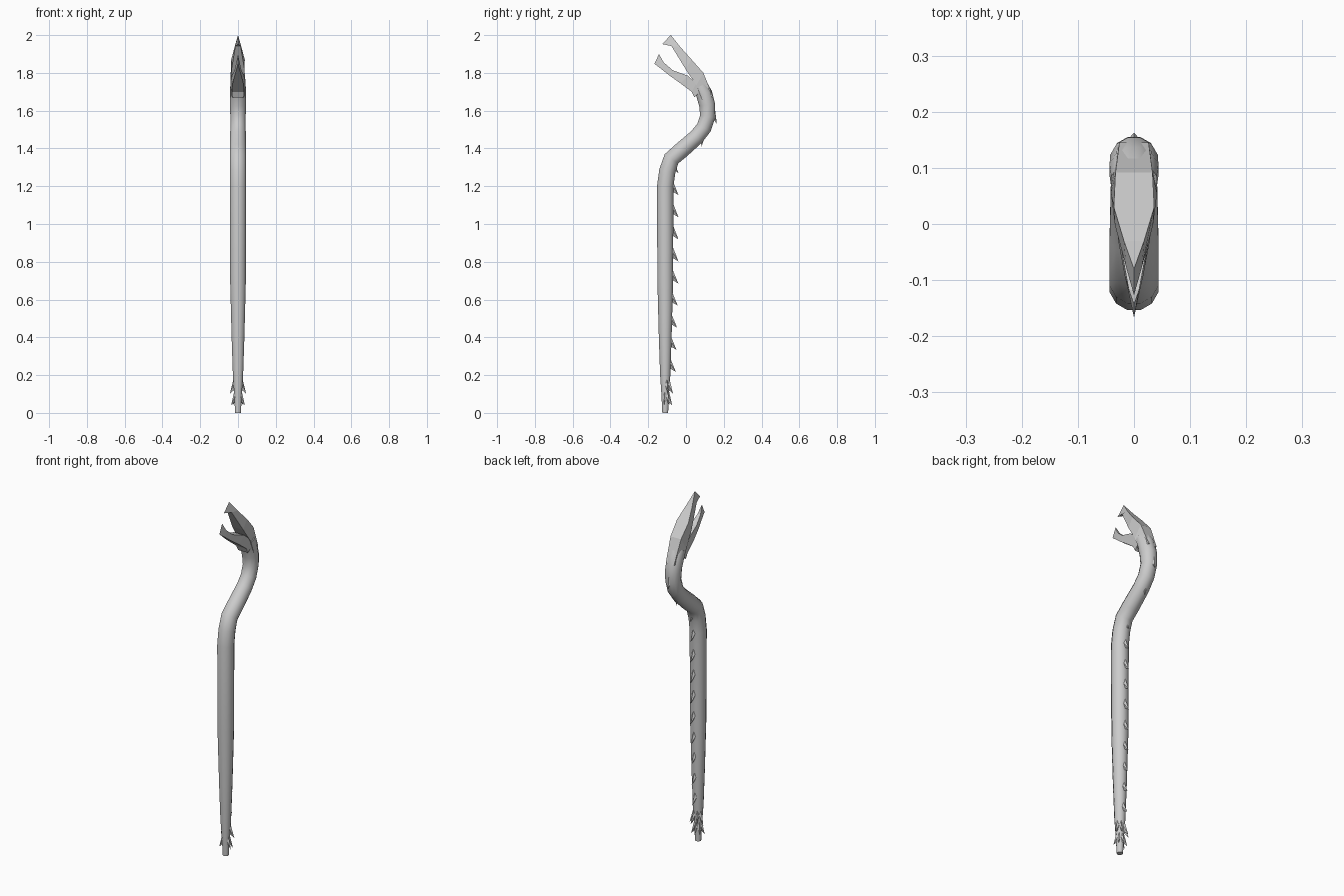
import bpy, bmesh, math
from mathutils import Vector

if "Cube" in bpy.data.objects:
    bpy.data.objects.remove(bpy.data.objects["Cube"])


def loft(name, rings, smooth=0):
    # Skin a list of equal-length vertex rings and cap both ends
    bm = bmesh.new()
    rows = [[bm.verts.new(p) for p in r] for r in rings]
    n = len(rows[0])
    for a, b in zip(rows, rows[1:]):
        for i in range(n):
            j = (i + 1) % n
            bm.faces.new((a[i], a[j], b[j], b[i]))
    bm.faces.new(rows[0])
    bm.faces.new(rows[-1])
    bmesh.ops.remove_doubles(bm, verts=bm.verts, dist=1e-5)
    bmesh.ops.recalc_face_normals(bm, faces=bm.faces)
    me = bpy.data.meshes.new(name)
    bm.to_mesh(me)
    bm.free()
    ob = bpy.data.objects.new(name, me)
    bpy.context.collection.objects.link(ob)
    if smooth:
        bpy.ops.object.select_all(action='DESELECT')
        bpy.context.view_layer.objects.active = ob
        ob.select_set(True)
        bpy.ops.object.shade_smooth_by_angle(angle=math.radians(smooth))
    return ob


# Curving shaft: y, z, radius
path = [(-.11, 0, .016), (-.11, .1, .021), (-.11, .2, .028), (-.11, .4, .035),
        (-.11, .7, .043), (-.11, 1.2, .045), (-.099, 1.28, .045),
        (-.077, 1.345, .045), (-.025, 1.39, .045), (.055, 1.46, .043),
        (.095, 1.51, .042), (.115, 1.57, .042), (.112, 1.63, .044),
        (.096, 1.69, .045), (.075, 1.73, .042)]
rings = []
for k, (y, z, r) in enumerate(path):
    a, b = path[max(k - 1, 0)], path[min(k + 1, len(path) - 1)]
    t = Vector((0, b[0] - a[0], b[1] - a[1])).normalized()
    if k == 0:
        t = Vector((0, 0, 1))
    side = Vector((0, t.z, -t.y))
    c = Vector((0, y, z))
    angs = [math.tau * (i + .5) / 12 for i in range(12)]
    rings.append([c + Vector((r * math.cos(q), 0, 0)) + side * r * math.sin(q) for q in angs])
loft("shaft", rings, 50)


def jaw(name, sections):
    # Sections: upper y, z, half width, then lower y, z, half width
    loft(name, [[(-w, y, z), (w, y, z), (v, y2, z2), (-v, y2, z2)]
                for y, z, w, y2, z2, v in sections])


# Open beak ending in vertical edges
jaw("upper_jaw", [(.145, 1.67, .026, .085, 1.66, .04),
                  (.092, 1.80, .033, .055, 1.735, .041),
                  (.03, 1.87, .036, -.002, 1.82, .034),
                  (-.03, 1.937, .018, -.077, 1.942, .014),
                  (-.08, 2.0, 0, -.127, 1.953, 0)])
jaw("lower_jaw", [(.09, 1.715, .04, .045, 1.67, .03),
                  (.055, 1.745, .039, .03, 1.70, .032),
                  (.01, 1.785, .032, -.03, 1.745, .028),
                  (-.07, 1.814, .018, -.09, 1.788, .017),
                  (-.118, 1.855, .009, -.125, 1.816, .009),
                  (-.143, 1.90, 0, -.167, 1.848, 0)])


def thorn(name, top, low, tip, width):
    # Flat-sided barb: base running from top to low, drawn out to the tip
    top, low, tip = Vector(top), Vector(low), Vector(tip)
    mid = (top + low) / 2
    across = (low - top).cross(tip - mid).normalized() * width
    loft(name, [[top, mid + across, low, mid - across], [tip] * 4])


# Row of barbs down the back
for i in range(10):
    z = .217 + i * .117
    r = min(.045, .029 + max(0, z - .2) * .028)
    y = -.11 + r
    thorn(f"back_thorn_{i}", (0, y - .004, z + .075), (0, y - .008, z + .02),
          (0, min(-.04, y + .027), z), .012)
for i, (a, b, tip) in enumerate([
        ((.035, 1.395), (.01, 1.39), (-.012, 1.345)),
        ((.105, 1.48), (.075, 1.445), (.083, 1.41)),
        ((.155, 1.60), (.143, 1.56), (.163, 1.53))]):
    thorn(f"neck_thorn_{i}", (0, *a), (0, *b), (0, *tip), .012)

# Two whorls of barbs around the foot
for row, (z, reach, r, angles) in enumerate([
        (.10, .046, .024, (20, 65, 115, 160)),
        (.04, .037, .018, (-10, 40, 90, 140, 190))]):
    for i, deg in enumerate(angles):
        q = math.radians(deg)

        def at(d, h):
            return (d * math.cos(q), -.11 + d * math.sin(q), h)
        thorn(f"foot_thorn_{row}_{i}", at(r, z + .085), at(r - .006, z + .025),
              at(reach, z), .009)
